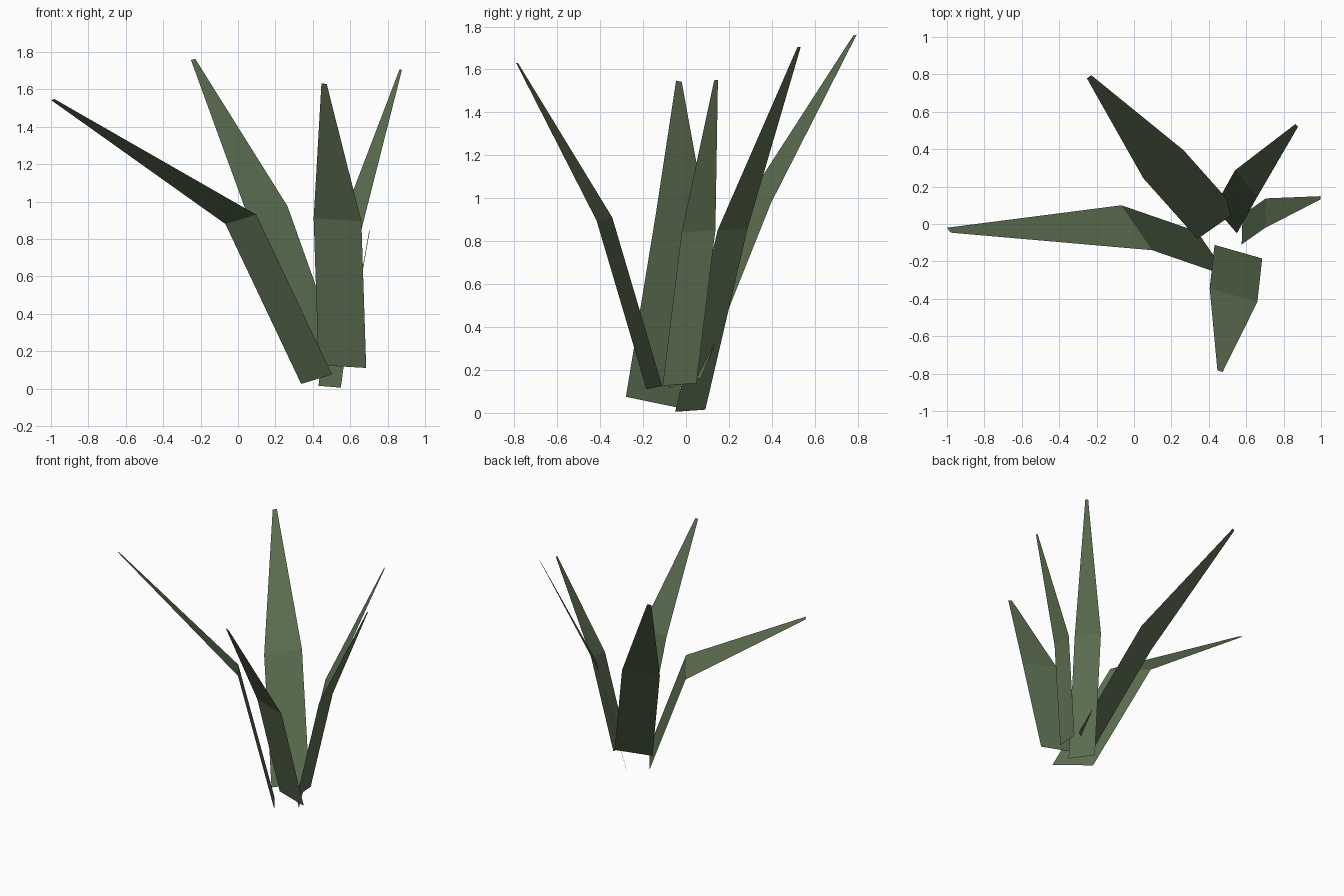
import bpy
import bmesh
from mathutils import Vector

if "Cube" in bpy.data.objects:
    bpy.data.objects.remove(bpy.data.objects["Cube"])

# One flat leaf green
green = bpy.data.materials.new("leaf green")
green.diffuse_color = (0.105, 0.156, 0.080, 1.0)
green.use_nodes = True
green.node_tree.nodes["Principled BSDF"].inputs["Base Color"].default_value = green.diffuse_color

TIP_WIDTH = 0.11  # tip width as a fraction of the blade width


def blade(name, base, bend, tip, across):
    """Thin folded leaf: parallel lower strip, tapered upper strip."""
    bm = bmesh.new()
    w = Vector(across) / 2
    rows = []
    for centre, k in ((base, 1), (bend, 1), (tip, TIP_WIDTH)):
        c = Vector(centre)
        rows.append((bm.verts.new(c - w * k), bm.verts.new(c + w * k)))
    for (a, b), (c, d) in zip(rows, rows[1:]):
        bm.faces.new((a, b, d, c))
    # The inner, upward side is the front of the leaf
    bm.normal_update()
    for f in bm.faces:
        if f.normal.z < 0:
            f.normal_flip()
    mesh = bpy.data.meshes.new(name)
    bm.to_mesh(mesh)
    bm.free()
    mesh.materials.append(green)
    bpy.context.collection.objects.link(bpy.data.objects.new(name, mesh))


# Five leaves fanning out from a shared root: base, bend, tip, width direction
blade("left_leaf", (0.42, -0.16, 0.05), (0.015, -0.02, 0.905),
      (-0.99, -0.033, 1.545), (0.165, -0.24, 0.05))
blade("back_leaf", (0.447, -0.005, 0.14), (0.157, 0.32, 0.953),
      (-0.24, 0.787, 1.76), (0.215, 0.15, 0.045))
blade("back_right_leaf", (0.49, 0.02, 0.01), (0.60, 0.217, 0.855),
      (0.87, 0.527, 1.705), (0.12, -0.14, -0.01))
blade("right_leaf", (0.578, -0.03, 0.132), (0.703, 0.058, 0.845),
      (0.997, 0.14, 1.55), (0.005, 0.158, 0.012))
blade("front_leaf", (0.558, -0.148, 0.118), (0.532, -0.38, 0.903),
      (0.46, -0.787, 1.63), (0.255, -0.073, -0.015))
